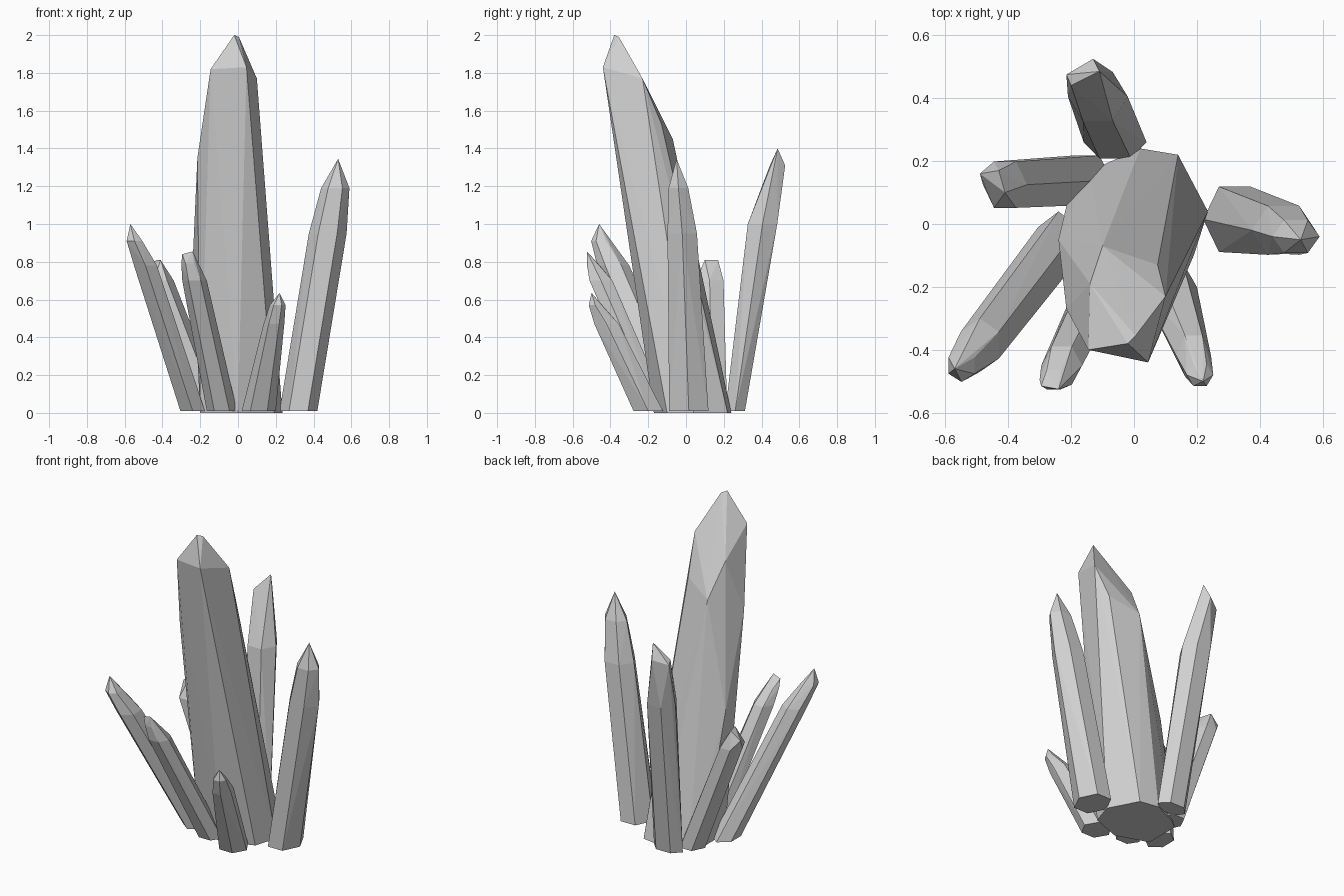
import bpy, bmesh
from math import cos, sin, pi, radians

default_cube = bpy.data.objects.get("Cube")
if default_cube:
    bpy.data.objects.remove(default_cube, do_unlink=True)

# Single stone colour
stone = bpy.data.materials.new("grey_stone")
stone.use_nodes = True
grey = (0.64, 0.64, 0.64, 1.0)
stone.diffuse_color = grey
bsdf = stone.node_tree.nodes["Principled BSDF"]
bsdf.inputs["Base Color"].default_value = grey
bsdf.inputs["Roughness"].default_value = 0.8


def ring(x, y, z, rx, ry, turn=0, sides=6):
    """Horizontal elliptical polygon used as a crystal cross-section."""
    angles = [radians(turn) + 2 * pi * i / sides for i in range(sides)]
    return [(x + rx * cos(a), y + ry * sin(a), z) for a in angles]


def crystal(name, points):
    """Convex faceted shard wrapped around its cross-sections and tip."""
    bm = bmesh.new()
    for point in points:
        bm.verts.new(point)
    bmesh.ops.convex_hull(bm, input=bm.verts[:])
    loose = [v for v in bm.verts if not v.link_faces]
    bmesh.ops.delete(bm, geom=loose, context='VERTS')
    bmesh.ops.dissolve_limit(bm, angle_limit=radians(2),
                             verts=bm.verts[:], edges=bm.edges[:])
    bmesh.ops.recalc_face_normals(bm, faces=bm.faces[:])
    mesh = bpy.data.meshes.new(name)
    bm.to_mesh(mesh)
    bm.free()
    mesh.materials.append(stone)
    obj = bpy.data.objects.new(name, mesh)
    bpy.context.collection.objects.link(obj)
    return obj


# Tall central shard: foot outline, bent shoulders, chisel tip
foot = [(0, -.17), (.19, -.1), (.235, .04), (.14, .22), (.02, .24),
        (-.14, .17), (-.2, .12), (-.2, -.1)]
shoulders = [(-.24, -.05, .8), (-.215, -.27, 1.35), (-.145, -.4, 1.82),
             (.045, -.44, 1.83), (.1, -.23, 1.77), (.075, -.13, 1.53),
             (-.1, -.07, 1.45), (-.14, -.19, 1.66)]
chisel = [(-.02, -.38, 2), (.005, -.355, 1.99)]
crystal("main_crystal", [(x, y, 0) for x, y in foot] + shoulders + chisel)

# Large shard on the left
crystal("left_crystal",
        ring(.32, .015, .01, .1, .12)
        + ring(.475, -.02, .95, .1, .09)
        + ring(.515, -.04, 1.19, .075, .06)
        + [(.53, -.05, 1.345)])

# Large shard at the back with a slanted tip
crystal("back_crystal",
        ring(-.06, .26, .01, .1, .06)
        + ring(-.115, .405, 1, .095, .09)
        + [(-.11, .485, 1.4), (-.2, .44, 1.3),
           (-.13, .525, 1.31), (-.215, .475, 1.28)])

# Blunt shard at the back right
crystal("back_right_crystal",
        ring(-.15, .14, .01, .08, .09)
        + ring(-.41, .125, .7, .07, .085)
        + [(-.43, .17, .81), (-.41, .1, .81), (-.49, .16, .76)])

# Long leaning shard at the front right
crystal("front_right_crystal",
        ring(-.24, -.06, .01, .075, .1, turn=30)
        + ring(-.49, -.385, .78, .07, .085, turn=30)
        + ring(-.548, -.45, .91, .048, .052, turn=30)
        + [(-.57, -.46, 1)])

# Small blunt shard at the front
crystal("front_crystal",
        ring(-.085, -.15, .01, .08, .07)
        + ring(-.23, -.45, .7, .065, .07)
        + ring(-.255, -.495, .79, .045, .035)
        + [(-.24, -.525, .855), (-.295, -.515, .84)])

# Smallest shard at the front left
crystal("front_left_crystal",
        ring(.11, -.2, .01, .09, .09)
        + ring(.19, -.42, .47, .055, .075)
        + ring(.21, -.48, .57, .042, .04)
        + [(.22, -.5, .635)])
